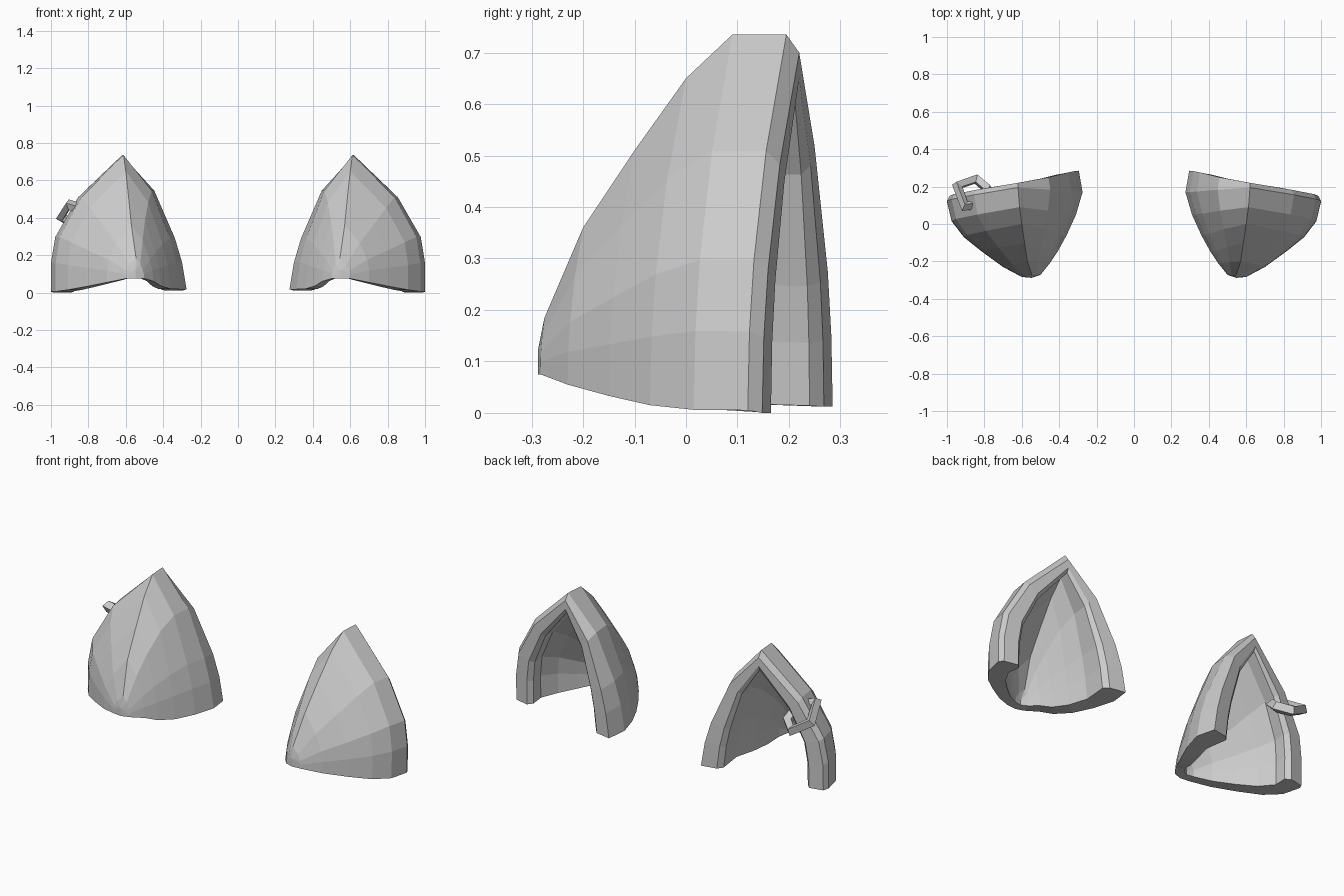
import bpy, bmesh
from mathutils import Vector

if "Cube" in bpy.data.objects:
    bpy.data.objects.remove(bpy.data.objects["Cube"])

# arch shape: (side, spread from ridge, height fraction); side 0 = inner, 1 = outer
ARCH = [(0, 1, 0), (0, .93, .2), (0, .82, .38), (0, .5, .735), (0, 0, 1),
        (1, .62, .69), (1, .94, .4), (1, 1, .21), (1, 1, 0)]
N = len(ARCH)


def arch(inner, top, outer):
    feet, t = (Vector(inner), Vector(outer)), Vector(top)
    pts = []
    for side, u, v in ARCH:
        f = feet[side]
        pts.append((t.x + (f.x - t.x) * u,
                    f.y + (t.y - f.y) * v * v,
                    f.z + (t.z - f.z) * v))
    return pts


# outer shell stations from the front nub to the back opening: inner foot, ridge, outer foot
SHELL = [((.50, -.272, .075), (.545, -.275, .185), (.60, -.283, .075)),
         ((.45, -.21, .06), (.57, -.20, .36), (.70, -.23, .055)),
         ((.41, -.15, .035), (.585, -.10, .51), (.81, -.15, .033)),
         ((.36, -.06, .02), (.60, 0, .65), (.91, -.07, .015)),
         ((.31, .05, .018), (.612, .09, .735), (.975, .015, .006)),
         ((.275, .17, .018), (.62, .195, .735), (1.0, .12, .005))]
# bevelled rim, its back face and inner lip
RIM = [((.295, .285, .012), (.62, .22, .70), (.985, .148, 0)),
       ((.385, .268, .012), (.62, .22, .65), (.905, .165, 0)),
       ((.41, .24, .014), (.62, .21, .625), (.88, .14, .003))]


def lining(st):
    i, t, o = st
    return ((.55 + (i[0] - .55) * .65, i[1] + .05, i[2]),
            (t[0], t[1] + .06, t[2] * .85),
            (.55 + (o[0] - .55) * .79, o[1] + .05, o[2]))


# thick-walled hollow lining, running from the rim lip back to the nub
INSIDE = [lining(s) for s in reversed(SHELL[:5])]

bm = bmesh.new()
rings = [[bm.verts.new(p) for p in arch(*s)] for s in SHELL + RIM + INSIDE]
for a, b in zip(rings, rings[1:]):
    for k in range(N - 1):
        bm.faces.new((a[k], a[k + 1], b[k + 1], b[k]))

# bottom edge: strip under the shell plus the rim foot
last = len(rings) - 1
for e in (0, N - 1):
    for k in range(4):
        bm.faces.new((rings[k][e], rings[k + 1][e],
                      rings[last - k - 1][e], rings[last - k][e]))
    bm.faces.new([rings[k][e] for k in range(4, 10)])

# rounded front nub, outside and inside
for ring, tip in ((rings[0], (.548, -.288, .12)), (rings[-1], (.55, -.24, .1))):
    low = bm.verts.new((tip[0], tip[1], .075))
    mid = bm.verts.new(tip)
    loop = [low] + ring + [low]
    for a, b in zip(loop, loop[1:]):
        bm.faces.new((a, b, mid))
    ring.append(low)
for e in (0, N - 1):
    bm.faces.new((rings[0][e], rings[-1][e], rings[-1][N], rings[0][N]))

bmesh.ops.recalc_face_normals(bm, faces=bm.faces)
mesh = bpy.data.meshes.new("ears")
bm.to_mesh(mesh)
bm.free()
ears = bpy.data.objects.new("ears", mesh)
bpy.context.collection.objects.link(ears)
ears.modifiers.new("mirror", 'MIRROR').use_axis[0] = True

# square-section ring through the rim of the left ear
path = [(-.905, .095, .47), (-.945, .205, .405), (-.845, .24, .345),
        (-.785, .19, .37), (-.81, .11, .44)]
curve = bpy.data.curves.new("ear_ring", 'CURVE')
curve.dimensions = '3D'
curve.bevel_depth = .03
curve.bevel_resolution = 0
sp = curve.splines.new('POLY')
sp.points.add(len(path) - 1)
for p, co in zip(sp.points, path):
    p.co = (*co, 1)
sp.use_cyclic_u = True
sp.use_smooth = False
bpy.context.collection.objects.link(bpy.data.objects.new("ear_ring", curve))
